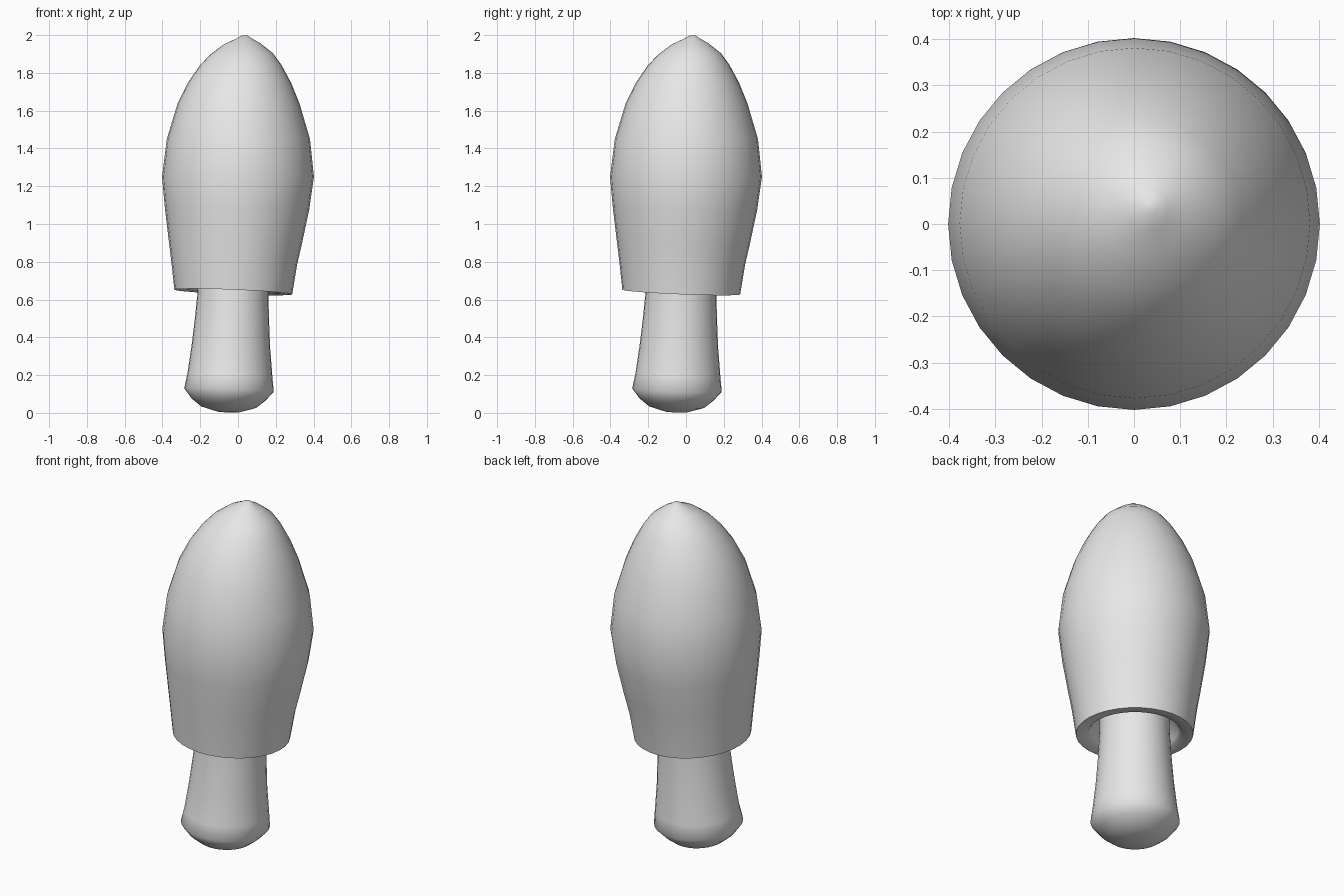
import bpy, bmesh, math

SIDES = 32

grey = bpy.data.materials.new("plain grey")
grey.diffuse_color = (0.8, 0.8, 0.8, 1)


def leaning_lathe(name, rings, angle):
    """Rings are (height, centre offset on x and y, radius, slope)."""
    bm = bmesh.new()
    loops = []
    for z, c, r, slope in rings:
        loop = []
        for i in range(SIDES):
            a = 2 * math.pi * i / SIDES
            dx, dy = r * math.cos(a), r * math.sin(a)
            loop.append(bm.verts.new((c + dx, c + dy, z - slope * (dx + dy))))
        loops.append(loop)
    for low, high in zip(loops, loops[1:]):
        for i in range(SIDES):
            j = (i + 1) % SIDES
            bm.faces.new((low[i], low[j], high[j], high[i]))
    bm.faces.new(loops[0][::-1])
    bm.faces.new(loops[-1])
    bmesh.ops.recalc_face_normals(bm, faces=bm.faces)
    mesh = bpy.data.meshes.new(name)
    bm.to_mesh(mesh)
    bm.free()
    mesh.materials.append(grey)
    obj = bpy.data.objects.new(name, mesh)
    bpy.context.collection.objects.link(obj)
    bpy.context.view_layer.objects.active = obj
    obj.select_set(True)
    bpy.ops.object.shade_smooth_by_angle(angle=math.radians(angle))
    obj.select_set(False)
    return obj


# stem: rounded foot, narrowing up into the cap
leaning_lathe("stem", [
    (0.004, -0.05, 0.055, 0.03),
    (0.03, -0.05, 0.145, 0.03),
    (0.07, -0.05, 0.195, 0.03),
    (0.12, -0.048, 0.237, 0.04),
    (0.20, -0.043, 0.225, 0.03),
    (0.35, -0.038, 0.208, 0.02),
    (0.50, -0.032, 0.196, 0.01),
    (0.63, -0.027, 0.188, 0.0),
    (0.82, -0.02, 0.185, 0.0),
], 60)

# cap: recessed underside, lip, tall egg-shaped body and small crooked tip
leaning_lathe("cap", [
    (0.76, -0.025, 0.15, 0.03),
    (0.74, -0.025, 0.20, 0.03),
    (0.665, -0.025, 0.235, 0.035),
    (0.645, -0.025, 0.25, 0.04),
    (0.64, -0.025, 0.312, 0.04),
    (0.80, -0.02, 0.334, 0.03),
    (0.90, -0.014, 0.352, 0.02),
    (1.08, -0.005, 0.382, 0.01),
    (1.25, 0.0, 0.402, 0.0),
    (1.45, 0.002, 0.379, 0.0),
    (1.64, 0.003, 0.322, 0.0),
    (1.75, 0.008, 0.272, 0.0),
    (1.84, 0.012, 0.217, -0.02),
    (1.90, 0.017, 0.167, -0.03),
    (1.955, 0.022, 0.095, -0.03),
    (1.98, 0.03, 0.045, -0.03),
    (1.998, 0.035, 0.015, -0.03),
], 60)
